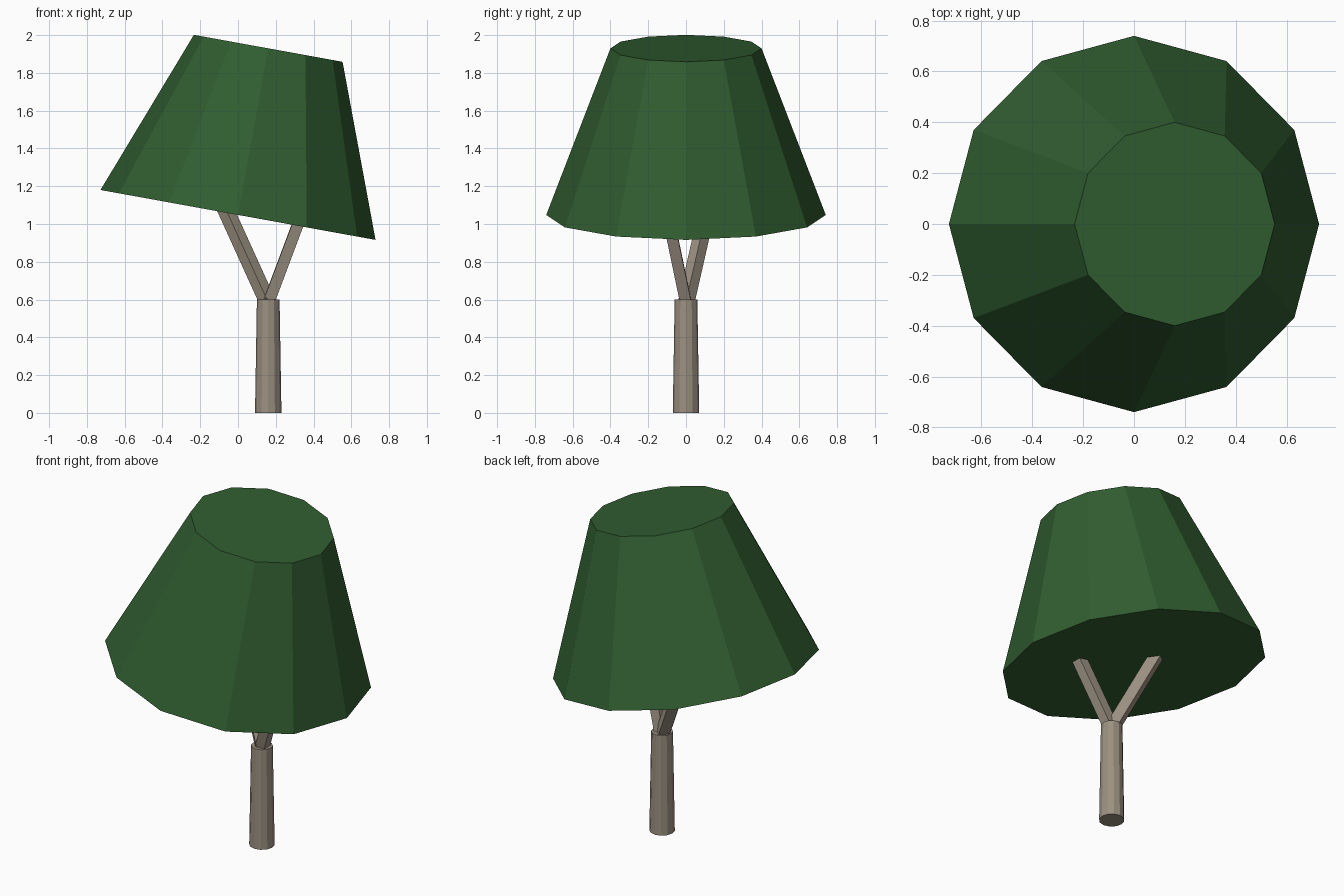
import bpy
import bmesh
import math
from mathutils import Matrix, Vector

if "Cube" in bpy.data.objects:
    bpy.data.objects.remove(bpy.data.objects["Cube"], do_unlink=True)


def make_material(name, rgb):
    mat = bpy.data.materials.new(name)
    mat.use_nodes = True
    mat.diffuse_color = (*rgb, 1)
    bsdf = next(n for n in mat.node_tree.nodes if n.type == "BSDF_PRINCIPLED")
    bsdf.inputs["Base Color"].default_value = (*rgb, 1)
    bsdf.inputs["Roughness"].default_value = 0.9
    return mat


def tapered_part(name, start, end, r_start, r_end, sides, mat, turn=0.0):
    """Flat-shaded capped prism running from start to end."""
    start, end = Vector(start), Vector(end)
    axis = end - start
    # Tilt the prism from upright to its axis, after turning it about itself
    tilt = Vector((0, 0, 1)).rotation_difference(axis).to_matrix().to_4x4()
    place = Matrix.Translation((start + end) / 2) @ tilt @ Matrix.Rotation(turn, 4, "Z")
    bm = bmesh.new()
    bmesh.ops.create_cone(bm, cap_ends=True, segments=sides, radius1=r_start,
                          radius2=r_end, depth=axis.length, matrix=place)
    mesh = bpy.data.meshes.new(name)
    bm.to_mesh(mesh)
    bm.free()
    mesh.materials.append(mat)
    obj = bpy.data.objects.new(name, mesh)
    bpy.context.collection.objects.link(obj)
    return obj


bark = make_material("grey brown bark", (0.33, 0.28, 0.22))
leaf = make_material("dark green leaves", (0.03, 0.11, 0.03))

# Trunk
tapered_part("trunk", (0.16, 0, 0), (0.16, 0, 0.6), 0.07, 0.06, 12, bark)

# Forked square branches reaching into the canopy
fork = (0.16, 0, 0.58)
tapered_part("left_branch", fork, (0.34, -0.1, 1.06), 0.042, 0.042, 4, bark, math.pi / 4)
tapered_part("right_branch", fork, (-0.09, 0.125, 1.13), 0.044, 0.044, 4, bark)

# Leaning canopy
tapered_part("canopy", (0, 0, 1.048), (0.16, 0, 1.93), 0.74, 0.4, 12, leaf)
